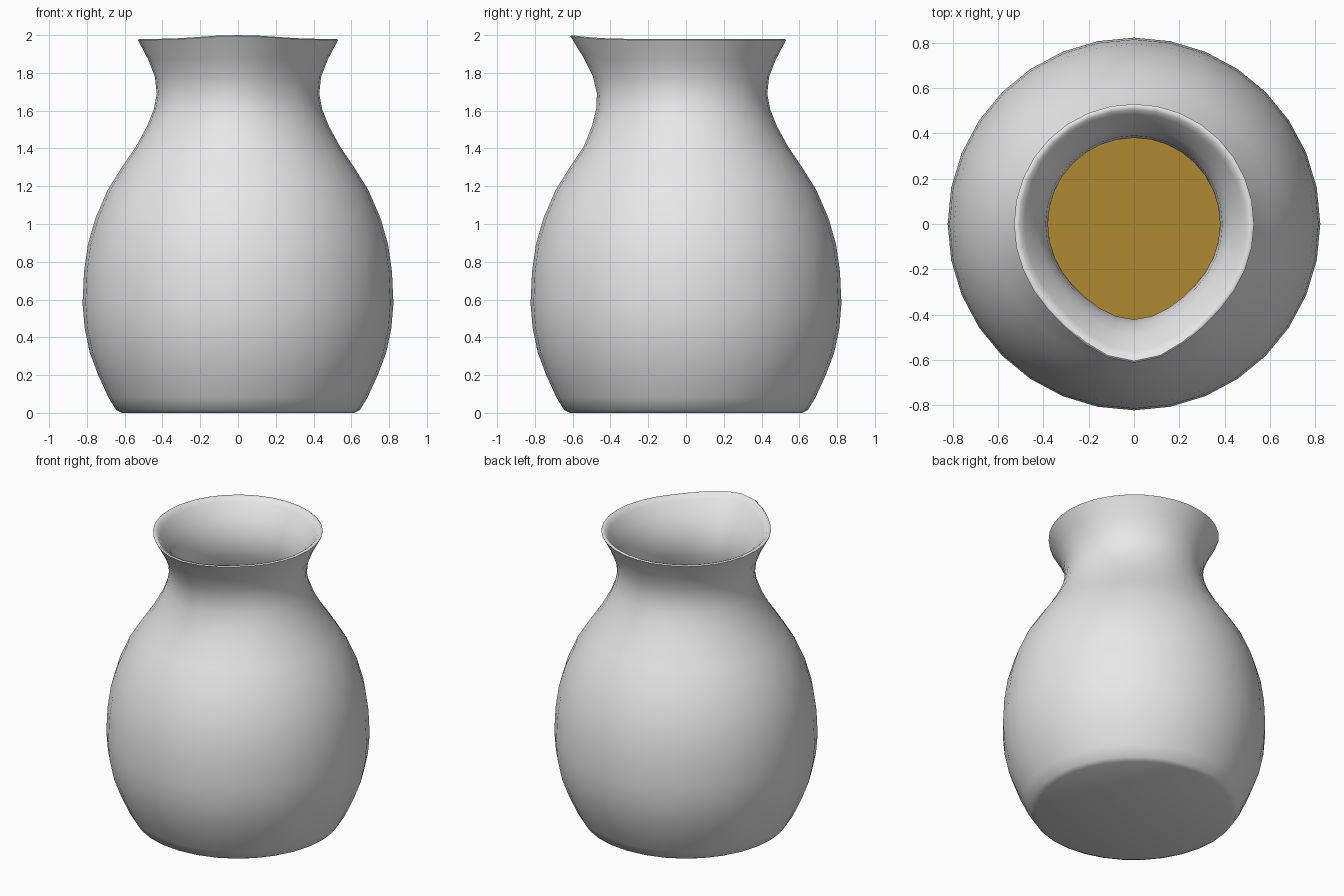
import bpy
import bmesh
from math import sin, cos, pi, exp, radians

cube = bpy.data.objects.get("Cube")
if cube:
    bpy.data.objects.remove(cube, do_unlink=True)

SIDES = 32
WALL = 0.05
LEVEL = 1.1      # height of the liquid
RIM = 1.98


def material(name, colour, roughness):
    mat = bpy.data.materials.new(name)
    mat.use_nodes = True
    mat.diffuse_color = (*colour, 1)
    shader = mat.node_tree.nodes["Principled BSDF"]
    shader.inputs["Base Color"].default_value = (*colour, 1)
    shader.inputs["Roughness"].default_value = roughness
    return mat


def spout(angle, r, z):
    """Push the neck and rim out into a soft lip at the front."""
    off = (angle + pi / 2 + pi) % (2 * pi) - pi
    bump = exp(-(off / radians(27)) ** 2)
    grow = min(max((z - 1.4) / (RIM - 1.4), 0), 1)
    r += 0.083 * bump * grow
    z += 0.02 * bump * grow ** 3
    return r * cos(angle), r * sin(angle), z


def lathe(name, profile, mat):
    """Revolve (radius, height) points, closing both ends with flat caps."""
    bm = bmesh.new()
    rings = [[bm.verts.new(spout(2 * pi * i / SIDES, r, z)) for i in range(SIDES)]
             for r, z in profile]
    for low, high in zip(rings, rings[1:]):
        for i in range(SIDES):
            j = (i + 1) % SIDES
            bm.faces.new((low[i], low[j], high[j], high[i]))
    bm.faces.new(rings[0][::-1])
    bm.faces.new(rings[-1])
    bmesh.ops.recalc_face_normals(bm, faces=bm.faces)
    mesh = bpy.data.meshes.new(name)
    bm.to_mesh(mesh)
    bm.free()
    mesh.materials.append(mat)
    obj = bpy.data.objects.new(name, mesh)
    bpy.context.collection.objects.link(obj)
    bpy.ops.object.select_all(action="DESELECT")
    obj.select_set(True)
    bpy.context.view_layer.objects.active = obj
    bpy.ops.object.shade_smooth_by_angle(angle=radians(50))
    return obj


grey = material("grey ceramic", (0.8, 0.8, 0.8), 0.5)
amber = material("amber liquid", (0.42, 0.25, 0.03), 0.3)

# Outer wall, from the foot to the flared neck
outer = [(0.645, 0.015), (0.685, 0.08), (0.74, 0.2), (0.785, 0.32), (0.812, 0.45),
         (0.823, 0.58), (0.815, 0.75), (0.795, 0.89), (0.755, 1.03), (0.69, 1.18),
         (0.615, 1.3), (0.54, 1.41), (0.48, 1.52), (0.445, 1.61), (0.43, 1.69),
         (0.44, 1.78), (0.475, 1.87)]
inner = [(r - WALL, max(z, WALL)) for r, z in outer]

# Vase: foot, outer wall, rounded lip, inner wall and inside floor
foot = [(0.615, 0)]
lip = [(0.53, RIM - 0.005), (0.522, RIM), (0.505, RIM - 0.005), (0.485, RIM - 0.03)]
lathe("vase", foot + outer + lip + inner[::-1], grey)

# Liquid: fills the inside up to its level
fill = [(r - 0.003, z + 0.003) for r, z in inner if z < LEVEL - 0.02]
lathe("liquid", fill + [(0.67, LEVEL)], amber)
